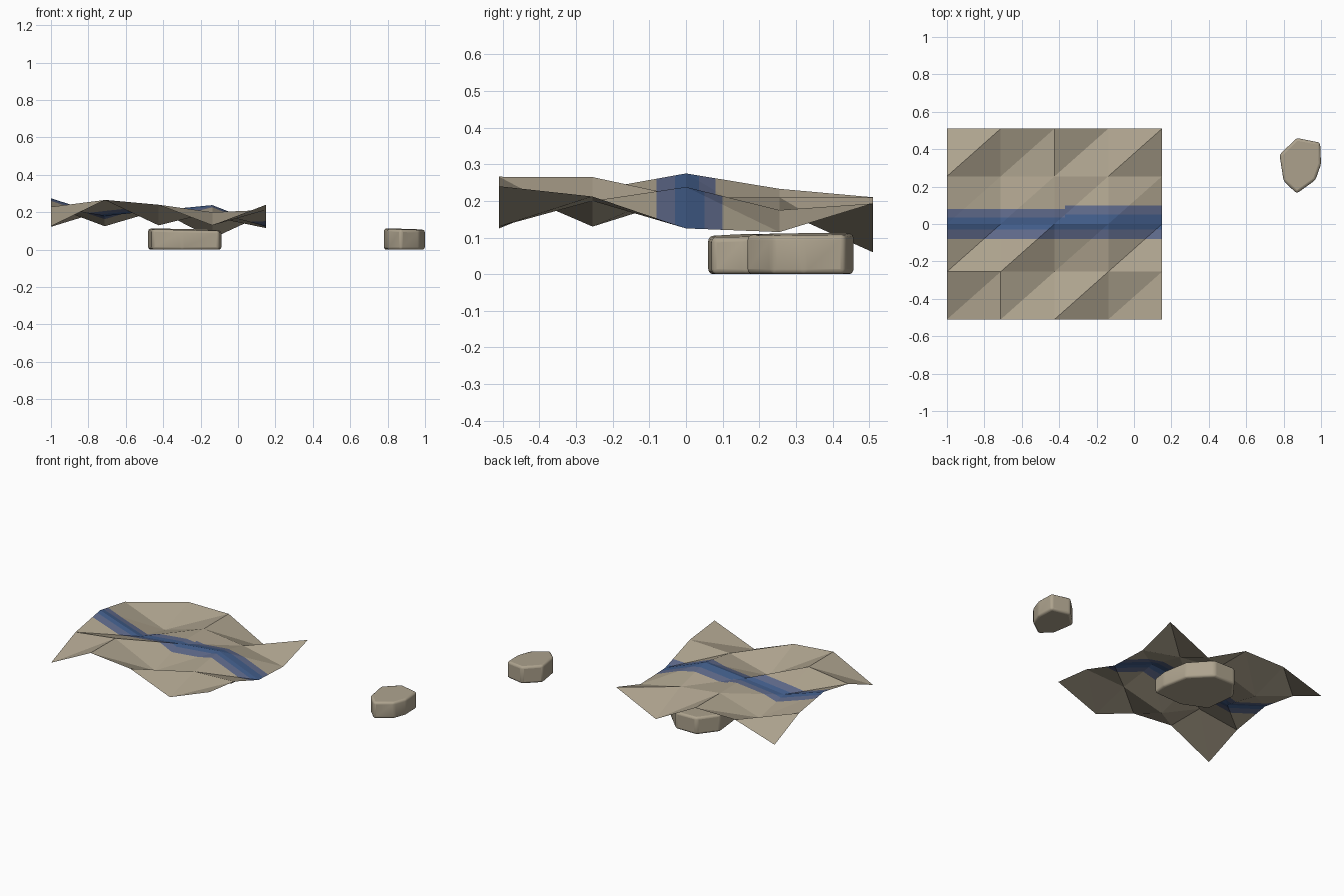
import bpy, bmesh, math
from mathutils import Vector

if "Cube" in bpy.data.objects:
    bpy.data.objects.remove(bpy.data.objects["Cube"])


def material(name, rgb):
    m = bpy.data.materials.new(name)
    m.diffuse_color = (*rgb, 1)
    m.use_nodes = True
    m.node_tree.nodes["Principled BSDF"].inputs["Base Color"].default_value = m.diffuse_color
    return m


stone = material("warm stone", (0.42, 0.365, 0.27))
shallow = material("shallow water", (0.112, 0.14, 0.25))
deep = material("deep water", (0.053, 0.108, 0.25))


def finish(name, bm, mats):
    me = bpy.data.meshes.new(name)
    bm.to_mesh(me)
    bm.free()
    ob = bpy.data.objects.new(name, me)
    bpy.context.collection.objects.link(ob)
    for m in mats:
        me.materials.append(m)
    return ob


# Terrain sheet: 4 x 4 faceted cells, heights per column (x) and row (y)
heights = [
    [0.125, 0.229, 0.275, 0.233, 0.122],
    [0.266, 0.265, 0.180, 0.125, 0.210],
    [0.240, 0.130, 0.210, 0.210, 0.210],
    [0.130, 0.200, 0.238, 0.175, 0.060],
    [0.240, 0.212, 0.125, 0.115, 0.193],
]
bm = bmesh.new()
grid = [[bm.verts.new((-1 + 0.2875 * i, -0.51 + 0.255 * j, z))
         for j, z in enumerate(col)] for i, col in enumerate(heights)]
for i in range(4):
    for j in range(4):
        a, b = grid[i][j], grid[i + 1][j]
        c, d = grid[i + 1][j + 1], grid[i][j + 1]
        bm.faces.new((a, b, c))
        bm.faces.new((a, c, d))

# River: cut the banks into the sheet, then colour the strips between them
cuts = [((0, y, 0), (0, 1, 0)) for y in (-0.08, -0.03, 0.035, 0.05, 0.08, 0.1)]
cuts.append(((-0.37, 0, 0), (1, 0, 0)))
for co, no in cuts:
    bmesh.ops.bisect_plane(bm, geom=bm.verts[:] + bm.edges[:] + bm.faces[:],
                           plane_co=co, plane_no=no, dist=1e-5)
for f in bm.faces:
    c = f.calc_center_median()
    east = c.x > -0.37
    if -0.03 < c.y < (0.05 if east else 0.035):
        f.material_index = 2
    elif -0.08 < c.y < (0.1 if east else 0.08):
        f.material_index = 1
finish("terrain_sheet", bm, (stone, shallow, deep))


# Boulders: rounded prisms with a gently sloping top
def boulder(name, outline, height, slope):
    bm = bmesh.new()
    cx = sum(p[0] for p in outline) / len(outline)
    cy = sum(p[1] for p in outline) / len(outline)
    base = bm.faces.new([bm.verts.new((x, y, 0)) for x, y in outline])
    top = bmesh.ops.extrude_face_region(bm, geom=[base])["geom"]
    for v in top:
        if isinstance(v, bmesh.types.BMVert):
            v.co.z = height + slope[0] * (v.co.x - cx) + slope[1] * (v.co.y - cy)
    bmesh.ops.recalc_face_normals(bm, faces=bm.faces[:])
    ob = finish(name, bm, (stone,))
    bev = ob.modifiers.new("rounded edges", "BEVEL")
    bev.width = 0.014
    bev.segments = 3
    bev.limit_method = "ANGLE"
    bev.angle_limit = math.radians(15)
    for p in ob.data.polygons:
        p.use_smooth = True
    bpy.context.view_layer.objects.active = ob
    ob.select_set(True)
    bpy.ops.object.shade_smooth_by_angle(angle=math.radians(40))
    ob.select_set(False)


boulder("large_boulder",
        [(-0.3, 0.06), (-0.1, 0.07), (-0.088, 0.165), (-0.12, 0.33),
         (-0.24, 0.45), (-0.39, 0.45), (-0.482, 0.33), (-0.46, 0.13)],
        0.107, (-0.02, 0.015))
boulder("small_boulder",
        [(0.87, 0.163), (0.97, 0.235), (1.0, 0.32), (0.995, 0.435),
         (0.87, 0.46), (0.778, 0.37), (0.8, 0.23)],
        0.109, (-0.03, 0.015))
